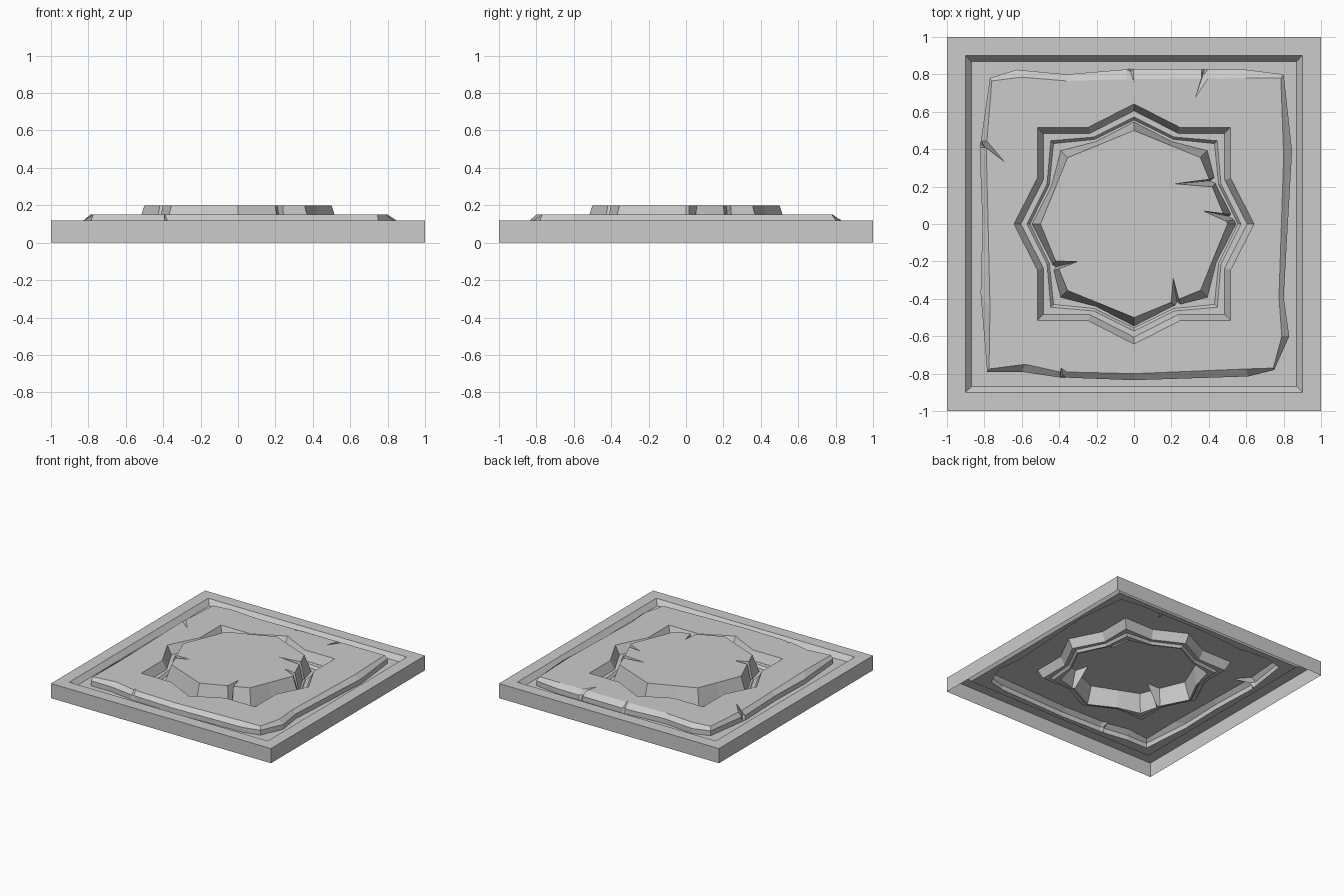
import bpy, bmesh
from mathutils import Vector

if "Cube" in bpy.data.objects:
    bpy.data.objects.remove(bpy.data.objects["Cube"])


def square(r):
    return [Vector(p) for p in ((-r, -r), (r, -r), (r, r), (-r, r))]


def star(tip, nx, ny, corner):
    # Eight-pointed outline, one quadrant rotated four times
    pts, quad = [], [(tip, 0), (ny, nx), (corner, corner), (nx, ny)]
    for _ in range(4):
        pts += [Vector(p) for p in quad]
        quad = [(-y, x) for x, y in quad]
    return pts


def crack(ring, cuts, depth, width):
    # Insert V-shaped notches: edge index, position along edge, crack tip
    out = []
    for i, p in enumerate(ring):
        out.append(p)
        q = ring[(i + 1) % len(ring)]
        for edge, t, tip in cuts:
            if edge == i:
                m, d = p.lerp(q, t), (q - p).normalized() * width
                out += [m - d, m.lerp(Vector(tip), depth), m + d]
    return out


def shell(name, levels, fills=()):
    # levels: groups of (ring, z) lofted in order; fills: flat areas between loops
    bm = bmesh.new()

    def loop(ring, z):
        return [bm.verts.new((p.x, p.y, z)) for p in ring]
    loops = [loop(r, z) for r, z in levels]
    for a, b in zip(loops, loops[1:]):
        n = len(a)
        for i in range(n):
            j = (i + 1) % n
            bm.faces.new((a[i], a[j], b[j], b[i]))
    for area in fills:
        edges = []
        for ring, z in area:
            vs = loop(ring, z)
            edges += [bm.edges.new((vs[i - 1], vs[i])) for i in range(len(vs))]
        res = bmesh.ops.triangle_fill(bm, edges=edges, use_beauty=True, normal=(0, 0, 1))
        for f in res["geom"]:
            if isinstance(f, bmesh.types.BMFace):
                f.normal_update()
                if f.normal.z < 0:
                    f.normal_flip()
    bmesh.ops.remove_doubles(bm, verts=bm.verts, dist=0.0005)
    me = bpy.data.meshes.new(name)
    bm.to_mesh(me)
    bm.free()
    ob = bpy.data.objects.new(name, me)
    bpy.context.collection.objects.link(ob)
    return ob


GROOVE, RIM, CHAMFER, SLAB = 0.08, 0.12, 0.12, 0.15
STAR_FLOOR, MOAT, TOP = 0.08, 0.06, 0.20

# Worn slab outlines (outer edge and top edge of the chamfer)
outer = [Vector(p) for p in (
    (-.785, -.79), (-.6, -.79), (-.4, -.82), (0, -.835), (.61, -.815), (.75, -.78),
    (.83, -.6), (.80, -.39), (.845, .39), (.80, .80), (.6, .825), (0, .83),
    (-.36, .80), (-.63, .825), (-.77, .78), (-.825, .4), (-.81, 0), (-.82, -.37))]
inner = [Vector(p) for p in (
    (-.775, -.775), (-.58, -.75), (-.4, -.79), (0, -.80), (.6, -.775), (.745, -.77),
    (.79, -.6), (.775, -.39), (.80, .36), (.785, .78), (.6, .78), (0, .775),
    (-.36, .765), (-.6, .785), (-.76, .765), (-.79, .4), (-.78, 0), (-.77, -.45))]
slab_cuts = [(2, .06, (-.39, -.77)), (10, .37, (.33, .68)),
             (11, .06, (0, .755)), (14, .93, (-.69, .33))]
slab_base = crack(outer, slab_cuts, 0.0, .018)
slab_side = crack(outer, slab_cuts, 0.2, .018)
slab_top = crack(inner, slab_cuts, 1.0, .018)

# Star recess and centre outlines
star_lip = star(.642, .245, .517, .517)
star_floor = star(.605, .235, .485, .485)
moat_lip = star(.572, .215, .465, .445)
moat_floor = star(.556, .212, .452, .430)
mid_cuts = [(0, .18, (.37, .07)), (1, .15, (.22, .215)),
            (9, .15, (-.30, -.20)), (13, .15, (.21, -.29))]
mid_base = crack(star(.545, .205, .44, .392), mid_cuts, 0.12, .016)
mid_top = crack(star(.50, .195, .42, .355), mid_cuts, 1.0, .022)

# Square frame with wall, rim and groove
shell("frame", [(square(1), 0), (square(1), RIM), (square(.902), RIM), (square(.87), GROOVE)],
      [[(square(.87), GROOVE), (slab_base, GROOVE)]])

# Worn slab with chamfered, cracked edge
shell("worn_slab", [(slab_base, GROOVE), (slab_side, CHAMFER), (slab_top, SLAB)],
      [[(slab_top, SLAB), (star_lip, SLAB)]])

# Star recess stepping down to a narrow moat
shell("star_recess", [(star_lip, SLAB), (star_floor, STAR_FLOOR),
                      (moat_lip, STAR_FLOOR), (moat_floor, MOAT)],
      [[(moat_floor, MOAT), (mid_base, MOAT)]])

# Raised centre with cracked rim
shell("centre_boss", [(mid_base, MOAT), (mid_top, TOP)], [[(mid_top, TOP)]])
